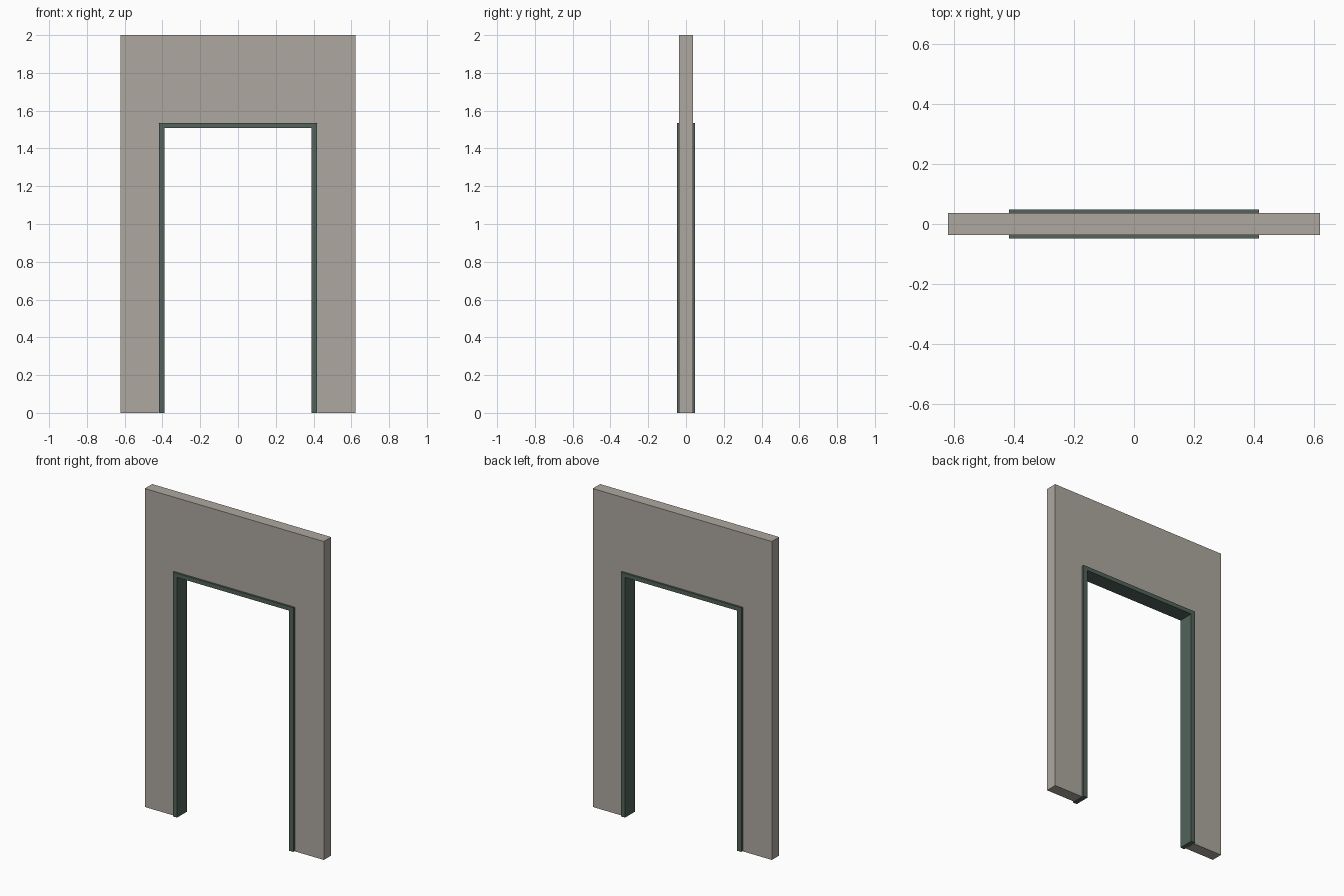
import bpy, bmesh

if "Cube" in bpy.data.objects:
    bpy.data.objects.remove(bpy.data.objects["Cube"])


def material(name, rgb):
    m = bpy.data.materials.new(name)
    m.diffuse_color = (*rgb, 1)
    m.use_nodes = True
    m.node_tree.nodes["Principled BSDF"].inputs["Base Color"].default_value = m.diffuse_color
    return m


wall = material("warm grey plaster", (0.42, 0.39, 0.345))
green = material("dark green paint", (0.085, 0.125, 0.105))


def extrude_profile(name, pts, half_depth, mat):
    """Closed x/z outline extruded symmetrically along y."""
    bm = bmesh.new()
    face = bm.faces.new([bm.verts.new((x, -half_depth, z)) for x, z in pts])
    out = bmesh.ops.extrude_face_region(bm, geom=[face])
    for v in out["geom"]:
        if isinstance(v, bmesh.types.BMVert):
            v.co.y = half_depth
    bmesh.ops.recalc_face_normals(bm, faces=bm.faces)
    me = bpy.data.meshes.new(name)
    bm.to_mesh(me)
    bm.free()
    me.materials.append(mat)
    ob = bpy.data.objects.new(name, me)
    bpy.context.collection.objects.link(ob)
    return ob


def rect(x0, x1, z0, z1):
    return [(x0, z0), (x1, z0), (x1, z1), (x0, z1)]


OUTER, SPLIT, TOP, HEAD = 0.622, 0.421, 2.0, 1.532
WALL_D, FRAME_D = 0.0365, 0.0485

# Wall panels either side of the opening, and the panel above it
extrude_profile("left_wall", rect(-OUTER, -SPLIT, 0, TOP), WALL_D, wall)
extrude_profile("right_wall", rect(SPLIT, OUTER, 0, TOP), WALL_D, wall)
extrude_profile("lintel_wall", rect(-SPLIT, SPLIT, HEAD, TOP), WALL_D, wall)

# Door frame: one U-shaped lining that stands proud of the wall
fo, fi, ft, fb = 0.418, 0.389, 1.534, 1.508
extrude_profile("door_frame", [(-fo, 0), (-fi, 0), (-fi, fb), (fi, fb),
                               (fi, 0), (fo, 0), (fo, ft), (-fo, ft)], FRAME_D, green)
